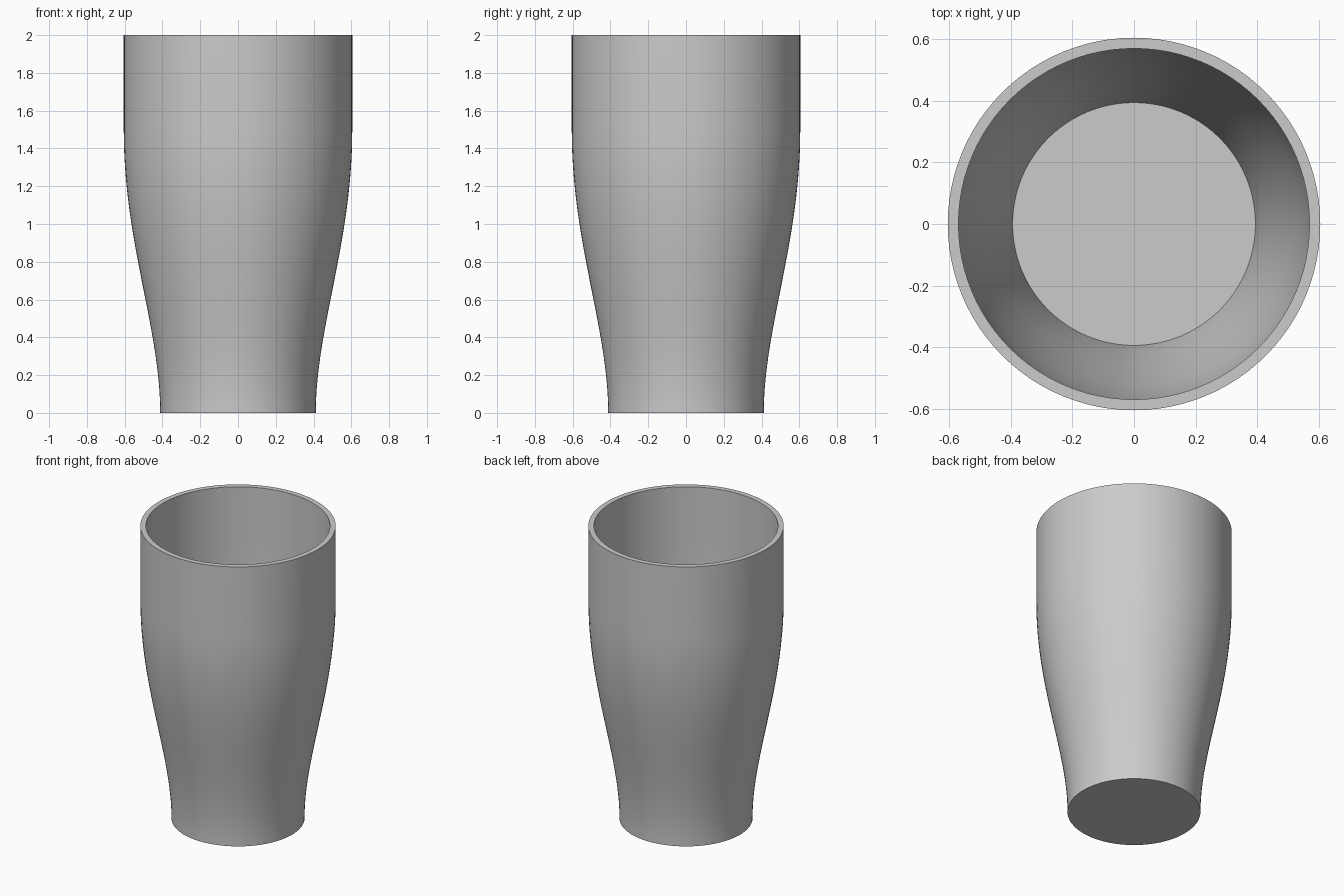
import bpy
import bmesh
import math
from mathutils import Vector
from mathutils.geometry import interpolate_bezier

cube = bpy.data.objects.get("Cube")
if cube:
    bpy.data.objects.remove(cube, do_unlink=True)

HEIGHT, WALL, FLOOR = 2.0, 0.035, 0.25
BASE_R, RIM_R, SHOULDER = 0.412, 0.605, 1.5

grey = bpy.data.materials.new("light grey")
grey.use_nodes = True
colour = (0.6, 0.6, 0.6, 1)
grey.diffuse_color = colour
grey.node_tree.nodes["Principled BSDF"].inputs["Base Color"].default_value = colour

# Outer wall: a soft S from the narrow base to the shoulder, then straight up
outer = interpolate_bezier(
    Vector((BASE_R, 0, 0)), Vector((BASE_R, 0, 0.45)),
    Vector((RIM_R, 0, 0.9)), Vector((RIM_R, 0, SHOULDER)), 32)
outer.append(Vector((RIM_R, 0, HEIGHT)))


def outer_radius(z):
    for a, b in zip(outer, outer[1:]):
        if a.z <= z <= b.z:
            return a.x + (b.x - a.x) * (z - a.z) / (b.z - a.z)
    return RIM_R


# Inner wall: follows the outer one down to a thick floor
levels = [FLOOR] + [p.z for p in outer if p.z > FLOOR + 0.01]
inner = [Vector((outer_radius(z) - WALL, 0, z)) for z in reversed(levels)]
profile = [Vector((0, 0, 0))] + outer + inner + [Vector((0, 0, FLOOR))]

# Turn the profile around the vertical axis
bm = bmesh.new()
verts = [bm.verts.new(p) for p in profile]
edges = [bm.edges.new(pair) for pair in zip(verts, verts[1:])]
bmesh.ops.spin(bm, geom=verts + edges, cent=(0, 0, 0), axis=(0, 0, 1),
               angle=math.tau, steps=96, use_merge=False)
bmesh.ops.remove_doubles(bm, verts=bm.verts, dist=0.0001)
bmesh.ops.recalc_face_normals(bm, faces=bm.faces)

mesh = bpy.data.meshes.new("drinking_glass")
bm.to_mesh(mesh)
bm.free()
mesh.materials.append(grey)
glass = bpy.data.objects.new("drinking_glass", mesh)
bpy.context.collection.objects.link(glass)

# Smooth walls with crisp rim and floor edges
bpy.ops.object.select_all(action='DESELECT')
glass.select_set(True)
bpy.context.view_layer.objects.active = glass
bpy.ops.object.shade_smooth_by_angle(angle=math.radians(30))
